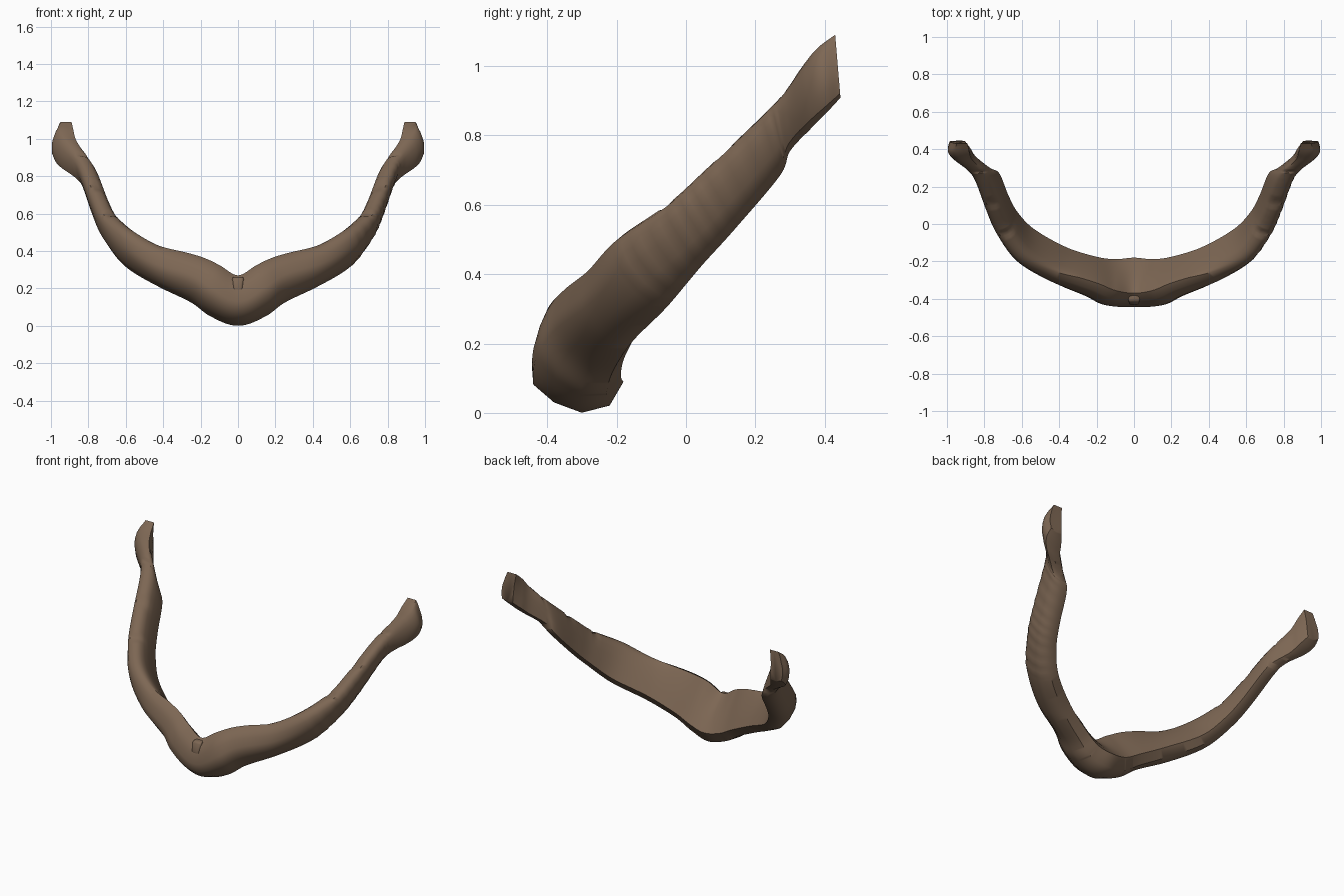
import bpy, bmesh, math
from mathutils import Vector

cube = bpy.data.objects.get("Cube")
if cube:
    bpy.data.objects.remove(cube)

# Single brown colour
brown = bpy.data.materials.new("leather_brown")
brown.use_nodes = True
colour = (0.205, 0.135, 0.088, 1)
brown.diffuse_color = colour
shader = brown.node_tree.nodes["Principled BSDF"]
shader.inputs["Base Color"].default_value = colour
shader.inputs["Roughness"].default_value = 0.8

# Stations along one arm: front-upper edge, back-lower edge, bulge depth
ARM = [
    ((0, -.37, .27), (0, -.18, .09), .185),
    ((.1, -.355, .325), (.1, -.188, .11), .172),
    ((.2, -.315, .37), (.2, -.175, .165), .148),
    ((.4, -.25, .43), (.36, -.125, .25), .135),
    ((.55, -.17, .52), (.53, -.03, .345), .12),
    ((.65, -.04, .61), (.62, .06, .45), .105),
    ((.7, .06, .70), (.67, .15, .55), .10),
    ((.76, .22, .85), (.72, .27, .69), .10),
    ((.80, .285, .92), (.77, .30, .76), .10),
    ((.855, .34, 1.0), (.845, .36, .825), .115),
    ((.875, .38, 1.05), (.875, .405, .87), .12),
    ((.89, .43, 1.09), (.905, .445, .912), .085),
]
# Cross-sections: position along the edge line, share of bulge depth
BODY = [(1, 0), (1.03, .3), (.95, .56), (.84, .82), (.7, 1), (.4, .98),
        (.1, .8), (-.07, .42), (0, 0), (.25, -.02), (.5, -.04), (.75, -.03),
        (.88, -.02), (.95, -.01)]
LIMB = [(1.03, .5), (1.02, .68), (.95, .85), (.82, .95), (.65, 1), (.35, .98),
        (.12, .82), (-.03, .42), (0, 0), (.3, -.04), (.55, -.03), (.78, 0),
        (.92, .1), (1, .27)]
TIP = [(1, .7), (.95, .75), (.8, .85), (.65, .92), (.5, 1), (.25, 1),
       (.05, .9), (-.02, .45), (0, 0), (.3, .03), (.6, .05), (.85, .03),
       (1, 0), (1, .35)]
STEPS = 12
NOTCHES = (5.0, 6.35, 7.9)


def flip(p):
    return (-p[0], p[1], p[2])


def ramp(x, lo, hi):
    return min(max((x - lo) / (hi - lo), 0), 1)


def spline(pts, s):
    """Catmull-Rom position on a list of vectors."""
    i = min(int(s), len(pts) - 2)
    t = s - i
    b, c = pts[i], pts[i + 1]
    a = pts[i - 1] if i else b * 2 - c
    d = pts[i + 2] if i + 2 < len(pts) else c * 2 - b
    return (b * 2 + (c - a) * t + (a * 2 - b * 5 + c * 4 - d) * t ** 2
            + (b * 3 - a - c * 3 + d) * t ** 3) / 2


def make_object(name, bm):
    bmesh.ops.recalc_face_normals(bm, faces=bm.faces)
    mesh = bpy.data.meshes.new(name)
    bm.to_mesh(mesh)
    bm.free()
    mesh.materials.append(brown)
    obj = bpy.data.objects.new(name, mesh)
    bpy.context.collection.objects.link(obj)
    bpy.ops.object.select_all(action='DESELECT')
    obj.select_set(True)
    bpy.context.view_layer.objects.active = obj
    bpy.ops.object.shade_smooth_by_angle(angle=math.radians(48))


# Full band, from the right tip across the front to the left tip
stations = [(flip(u), flip(l), d) for u, l, d in ARM[:0:-1]] + ARM
uppers = [Vector(s[0]) for s in stations]
lowers = [Vector(s[1]) for s in stations]
depths = [Vector((s[2], 0, 0)) for s in stations]
middle = len(ARM) - 1
last = len(stations) - 1

bm = bmesh.new()
rings = []
for k in range(last * STEPS + 1):
    s = k / STEPS
    up, low = spline(uppers, s), spline(lowers, s)
    depth = spline(depths, s).x
    lo, hi = max(s - .9, 0), min(s + .9, last)
    along = (spline(uppers, hi) + spline(lowers, hi)
             - spline(uppers, lo) - spline(lowers, lo))
    arm = abs(s - middle)
    # The bulge turns straight sideways towards the tips
    side = Vector((math.copysign(1, s - middle), 0, 0))
    out = along.cross(up - low).normalized()
    out = out.lerp(side, ramp(arm, 4.5, 7)).normalized()
    # Faint wrinkles on the outside of the left arm
    if s > middle and 4 < arm < 7.5:
        depth *= 1 + .015 * math.sin(arm * 6 * math.pi)
    # Small pressed notches along the front-upper edge
    dip = .008 if any(abs(arm - n) < .13 for n in NOTCHES) else 0
    ring = []
    for j, (body, limb, tip) in enumerate(zip(BODY, LIMB, TIP)):
        shape = Vector(body).lerp(Vector(limb), ramp(arm, 2.5, 5))
        a, b = shape.lerp(Vector(tip), ramp(arm, 8.5, 11))
        p = low.lerp(up, a) + out * depth * b
        if j in (0, 12, 13):
            p += (low - up).normalized() * dip
        ring.append(bm.verts.new(p))
    rings.append(ring)

count = len(BODY)
for r, q in zip(rings, rings[1:]):
    for j in range(count):
        n = (j + 1) % count
        bm.faces.new((r[j], r[n], q[n], q[j]))
bm.faces.new(rings[0])
bm.faces.new(rings[-1])
make_object("curved_band", bm)

# Small pinched fold at the centre of the front edge
bm = bmesh.new()
bmesh.ops.create_cube(bm, size=1)
for v in bm.verts:
    v.co.x *= .065 if v.co.z > 0 else .05
    v.co.y *= .06
    v.co.z *= .07
    v.co += Vector((0, -.385 if v.co.z > 0 else -.405, .226))
bmesh.ops.bevel(bm, geom=bm.edges[:], offset=.012, segments=2,
                affect='EDGES', profile=.5)
make_object("centre_fold", bm)
